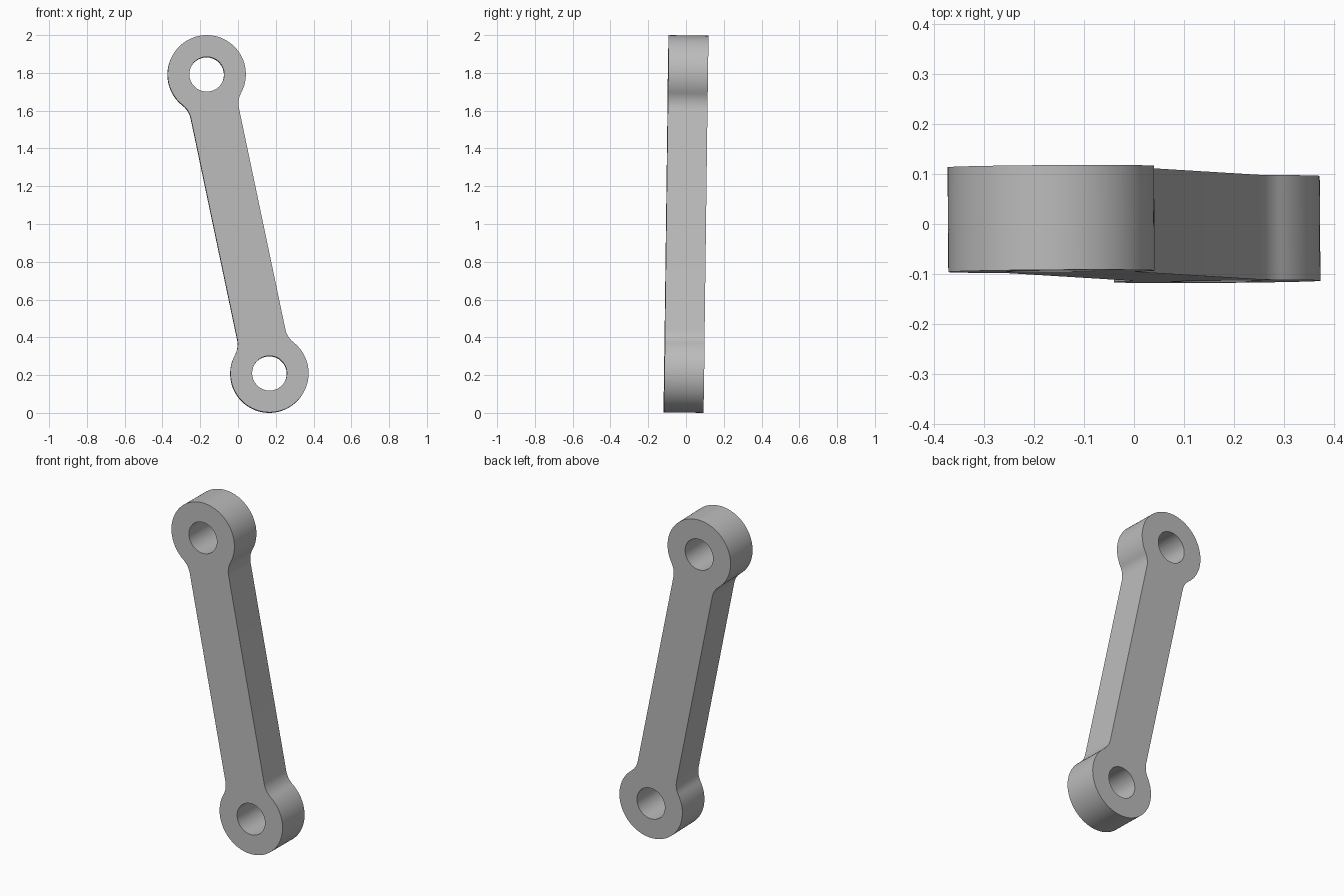
import bpy, bmesh
from math import pi, sin, cos, atan2, sqrt
from mathutils import Matrix, Vector

cube = bpy.data.objects.get("Cube")
if cube:
    bpy.data.objects.remove(cube, do_unlink=True)

# Link dimensions
HALF_LENGTH = 0.8087     # middle to eye centre
EYE_RADIUS = 0.207
HOLE_RADIUS = 0.092
BAR_HALF_WIDTH = 0.13
FILLET = 0.12
HALF_THICKNESS = 0.105

steel = bpy.data.materials.new("Grey steel")
steel.use_nodes = True
grey = (0.5, 0.5, 0.5, 1)
steel.diffuse_color = grey
steel.node_tree.nodes["Principled BSDF"].inputs["Base Color"].default_value = grey


def arc(cx, cz, radius, start, end, steps):
    angles = [start + (end - start) * i / steps for i in range(steps + 1)]
    return [Vector((cx + radius * cos(a), 0, cz + radius * sin(a))) for a in angles]


def add_loop(bm, points):
    verts = [bm.verts.new(p) for p in points]
    return [bm.edges.new((v, verts[i - 1])) for i, v in enumerate(verts)]


# Outline of one end: fillet, round eye, fillet; the other end is a half turn
side = BAR_HALF_WIDTH + FILLET
drop = sqrt((EYE_RADIUS + FILLET) ** 2 - side ** 2)
phi = atan2(drop, side)
fillet = arc(side, HALF_LENGTH - drop, FILLET, pi, pi - phi, 12)
eye = arc(0, HALF_LENGTH, EYE_RADIUS, -phi, pi + phi, 64)
mirrored = [Vector((-p.x, 0, p.z)) for p in reversed(fillet)]
end = fillet + eye[1:-1] + mirrored
outline = end + [-p for p in end]

# Plate with two holes, thickened
bm = bmesh.new()
edges = add_loop(bm, outline)
for sign in (-1, 1):
    edges += add_loop(bm, arc(0, sign * HALF_LENGTH, HOLE_RADIUS, 0, 2 * pi, 48)[:-1])
bmesh.ops.triangle_fill(bm, edges=edges, use_beauty=True, normal=(0, -1, 0))
bmesh.ops.translate(bm, verts=bm.verts, vec=(0, -HALF_THICKNESS, 0))
solid = bmesh.ops.extrude_face_region(bm, geom=bm.faces[:], use_keep_orig=True)
moved = [g for g in solid["geom"] if isinstance(g, bmesh.types.BMVert)]
bmesh.ops.translate(bm, verts=moved, vec=(0, 2 * HALF_THICKNESS, 0))
bmesh.ops.recalc_face_normals(bm, faces=bm.faces)

# Lean the link sideways, with a very slight tilt and twist
lean = Matrix.Rotation(-0.2068, 4, "Y")
tilt = Matrix.Rotation(-0.0143, 4, "X")
twist = Matrix.Rotation(0.007, 4, "Z")
bm.transform(Matrix.Translation((0, 0, 1)) @ twist @ tilt @ lean)

mesh = bpy.data.meshes.new("link_arm")
bm.to_mesh(mesh)
bm.free()
mesh.materials.append(steel)
link = bpy.data.objects.new("link_arm", mesh)
bpy.context.collection.objects.link(link)
bpy.ops.object.select_all(action="DESELECT")
link.select_set(True)
bpy.context.view_layer.objects.active = link
bpy.ops.object.shade_smooth_by_angle(angle=0.6)
